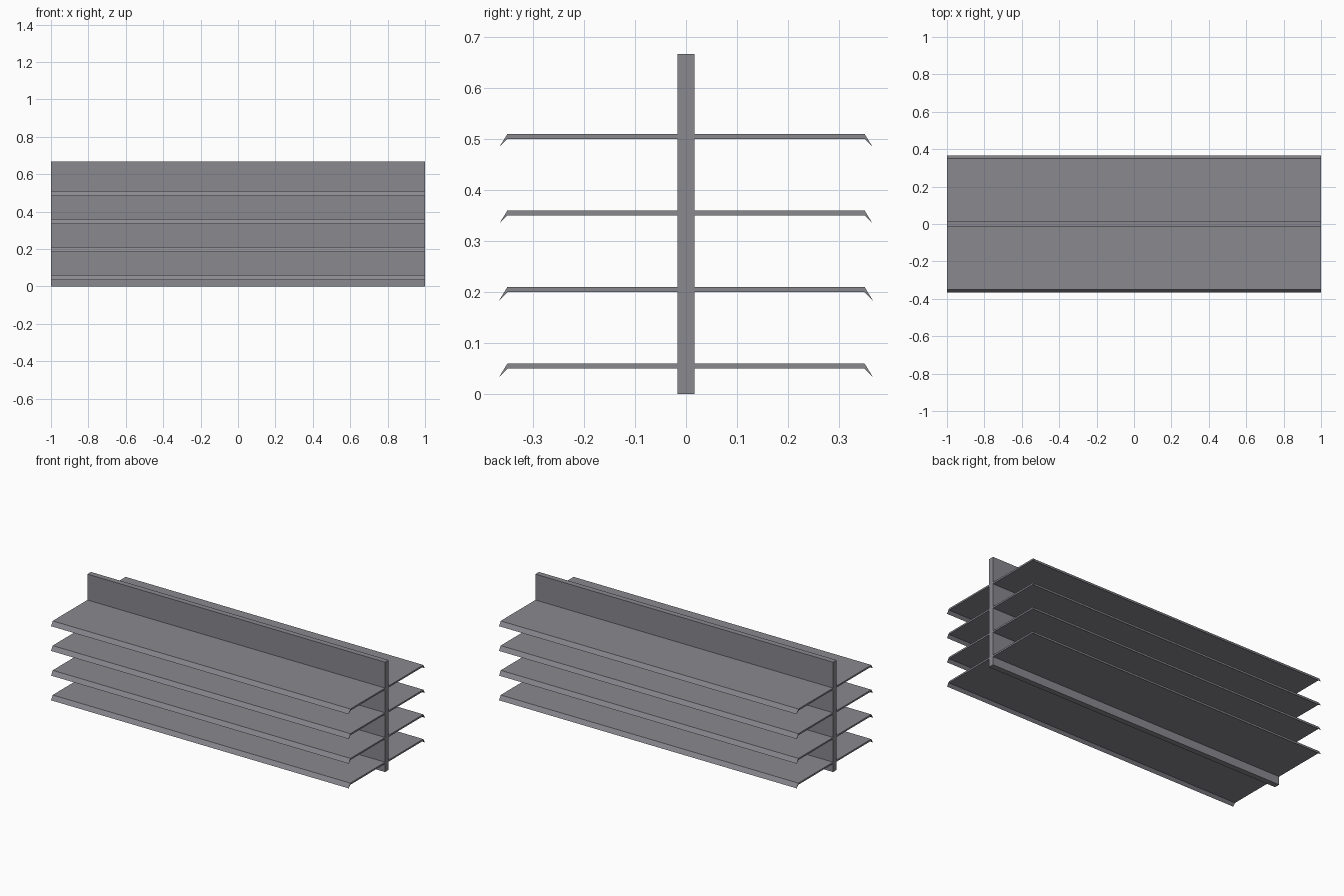
import bpy

if "Cube" in bpy.data.objects:
    bpy.data.objects.remove(bpy.data.objects["Cube"])

HALF_LENGTH = 1.0
WALL_Y = 0.017
WALL_TOP = 0.667

dark_grey = bpy.data.materials.new("dark_grey")
dark_grey.diffuse_color = (0.25, 0.25, 0.275, 1)
dark_grey.use_nodes = True
dark_grey.node_tree.nodes["Principled BSDF"].inputs["Base Color"].default_value = dark_grey.diffuse_color


def extrude_along_x(name, profile):
    """Solid prism from a counter-clockwise (y, z) profile, spanning the full length."""
    n = len(profile)
    verts = [(x, y, z) for x in (-HALF_LENGTH, HALF_LENGTH) for y, z in profile]
    faces = [tuple(reversed(range(n))), tuple(range(n, 2 * n))]
    faces += [(i, (i + 1) % n, n + (i + 1) % n, n + i)[::1] for i in range(n)]
    mesh = bpy.data.meshes.new(name)
    mesh.from_pydata(verts, [], faces)
    mesh.materials.append(dark_grey)
    obj = bpy.data.objects.new(name, mesh)
    bpy.context.collection.objects.link(obj)
    return obj


# Central upright panel
extrude_along_x("back_panel", [(-WALL_Y, 0), (WALL_Y, 0),
                               (WALL_Y, WALL_TOP), (-WALL_Y, WALL_TOP)])

# Shelves with a sharp down-turned lip, mirrored to both sides of the panel
for i in range(4):
    top = 0.06 + 0.15 * i
    shelf = extrude_along_x(f"shelf_pair_{i + 1}", [
        (WALL_Y, top - 0.01), (0.35, top - 0.01), (0.366, top - 0.026),
        (0.35, top), (WALL_Y, top)])
    mirror = shelf.modifiers.new("both_sides", 'MIRROR')
    mirror.use_axis = (False, True, False)
    mirror.use_mirror_merge = False
